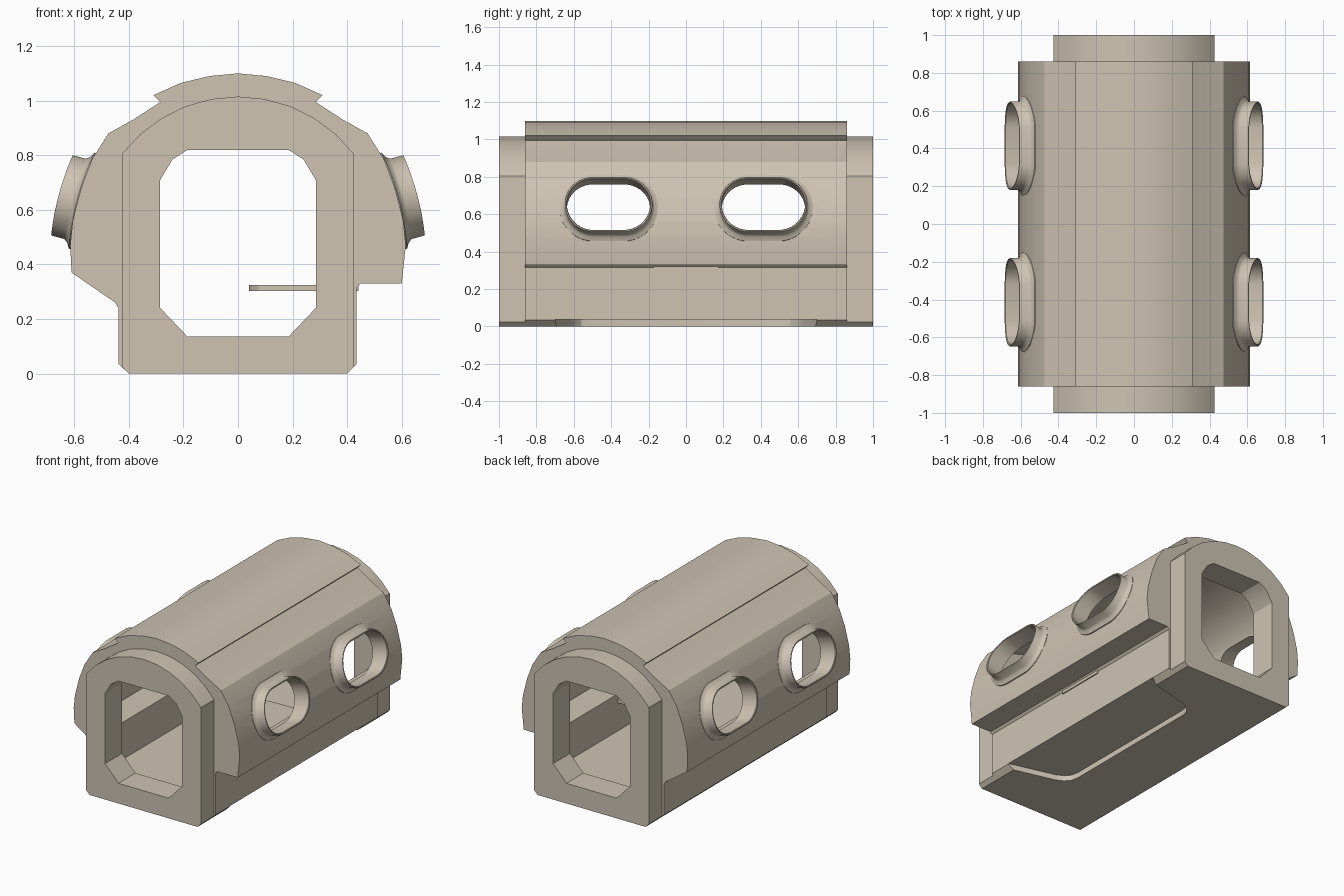
import bpy, bmesh, math
from mathutils import Vector

if "Cube" in bpy.data.objects:
    bpy.data.objects.remove(bpy.data.objects["Cube"])

tan = bpy.data.materials.new("warm_tan")
tan.diffuse_color = (0.62, 0.55, 0.45, 1)
tan.use_nodes = True
tan.node_tree.nodes["Principled BSDF"].inputs["Base Color"].default_value = tan.diffuse_color


def make(name, bm):
    bmesh.ops.recalc_face_normals(bm, faces=bm.faces[:])
    me = bpy.data.meshes.new(name)
    bm.to_mesh(me)
    bm.free()
    me.materials.append(tan)
    ob = bpy.data.objects.new(name, me)
    bpy.context.collection.objects.link(ob)
    return ob


def loft(name, loops, cap=True, closed=False):
    """Skin a list of equal-length vertex loops."""
    bm = bmesh.new()
    rings = [[bm.verts.new(p) for p in lp] for lp in loops]
    n = len(rings[0])
    pairs = list(zip(rings, rings[1:]))
    if closed:
        pairs.append((rings[-1], rings[0]))
    for a, b in pairs:
        for i in range(n):
            j = (i + 1) % n
            bm.faces.new((a[i], a[j], b[j], b[i]))
    if cap:
        bm.faces.new(rings[0])
        bm.faces.new(rings[-1])
    return make(name, bm)


def prism_y(name, prof, y0, y1):
    return loft(name, [[(x, y, z) for x, z in prof] for y in (y0, y1)])


def prism_z(name, prof, z0, z1):
    return loft(name, [[(x, y, z) for x, y in prof] for z in (z0, z1)])


def cut(ob, cutter):
    m = ob.modifiers.new("cut", 'BOOLEAN')
    m.operation = 'DIFFERENCE'
    m.solver = 'EXACT'
    m.object = cutter
    bpy.context.view_layer.objects.active = ob
    bpy.ops.object.modifier_apply(modifier=m.name)
    bpy.data.objects.remove(cutter)


def smooth(ob, angle=28):
    bpy.ops.object.select_all(action='DESELECT')
    ob.select_set(True)
    bpy.context.view_layer.objects.active = ob
    bpy.ops.object.shade_smooth_by_angle(angle=math.radians(angle))


def mirrored(half):
    return half + [(-x, z) for x, z in reversed(half) if x > 1e-6]


# Shell section: ledge on the right, sloped skirt on the left
upper = [(0.615, 0.47), (0.606, 0.56), (0.575, 0.68), (0.535, 0.785), (0.475, 0.88),
         (0.385, 0.93), (0.285, 0.995), (0.31, 1.02), (0.21, 1.065), (0.105, 1.09), (0, 1.1)]
shell_prof = ([(0.4, 0), (0.435, 0.035), (0.435, 0.315), (0.45, 0.33), (0.6, 0.33)]
              + mirrored(upper)
              + [(-0.61, 0.37), (-0.45, 0.26), (-0.438, 0.24), (-0.438, 0.035), (-0.4, 0)])
shell = prism_y("hull_shell", shell_prof, -0.86, 0.86)

# Hollow interior
cavity_prof = mirrored([(0.38, 0.12), (0.39, 0.36), (0.56, 0.37), (0.575, 0.47), (0.565, 0.56),
                        (0.54, 0.67), (0.495, 0.77), (0.43, 0.86), (0.3, 0.93), (0.1, 0.99)])
cut(shell, prism_y("cavity_cutter", cavity_prof, -0.82, 0.82))

# Doorway outline shared by the shell ends and the end frames
door = mirrored([(0.185, 0.135), (0.285, 0.24), (0.285, 0.71), (0.24, 0.785), (0.185, 0.82)])
cut(shell, prism_y("door_cutter", door, -1.1, 1.1))

# Shallow recess under the right side, with rounded corners
corner = [(0.6, 0.745), (0.43, 0.7), (0.12, 0.62), (0.07, 0.595), (0.04, 0.56), (0.03, 0.51)]
recess = corner + [(x, -y) for x, y in reversed(corner)]
cut(shell, prism_z("recess_cutter", recess, -0.1, 0.037))


# Windows: stadium loops on a plane tilted to follow the shell
def window_loop(side, yc, off, t):
    r, straight = 0.153 + off, 0.082
    axis = Vector((math.cos(0.262), 0, math.sin(0.262)))
    up = Vector((-math.sin(0.262), 0, math.cos(0.262)))
    pts = []
    for k in range(32):
        a = 2 * math.pi * (k + 0.5) / 32
        u = math.cos(a) * r + math.copysign(straight, math.cos(a))
        v = math.sin(a) * r
        bulge = 0.012 * (1 - (v / 0.155) ** 2)
        p = Vector((0.645, yc + u, 0.653)) + axis * (t + bulge) + up * v
        pts.append((p.x * side, p.y, p.z))
    return pts


rim_section = [(-0.012, -0.115), (-0.012, -0.004), (-0.008, 0), (-0.002, 0), (0, -0.005),
               (0, -0.05), (0.01, -0.062), (0.03, -0.07), (0.03, -0.085), (0, -0.115)]
for side in (1, -1):
    for yc in (-0.414, 0.414):
        cut(shell, loft("window_cutter", [window_loop(side, yc, -0.006, t) for t in (-0.25, 0.15)]))
        name = f"window_rim_{'right' if side > 0 else 'left'}_{'front' if yc < 0 else 'back'}"
        rim = loft(name, [window_loop(side, yc, o, t) for o, t in rim_section],
                   cap=False, closed=True)
        smooth(rim, 40)
smooth(shell)

# Arched end frames
arch = [(0.4, 0), (0.425, 0.025)]
a0 = math.asin(0.425 / 0.535)
for k in range(6):
    a = a0 * (1 - k / 5)
    arch.append((0.535 * math.sin(a), 0.48 + 0.535 * math.cos(a)))
arch[-1] = (0, arch[-1][1])
for name, y0, y1 in (("end_frame_front", -1, -0.86), ("end_frame_back", 0.86, 1)):
    frame = prism_y(name, mirrored(arch), y0, y1)
    cut(frame, prism_y("door_cutter", door, -1.1, 1.1))
    smooth(frame)

# Small wall table inside, on the right
edge = [(0.442, 0.17), (0.12, 0.16), (0.075, 0.145), (0.05, 0.115), (0.04, 0.07)]
table = prism_z("wall_table", edge + [(x, -y) for x, y in reversed(edge)], 0.302, 0.325)
smooth(table)
